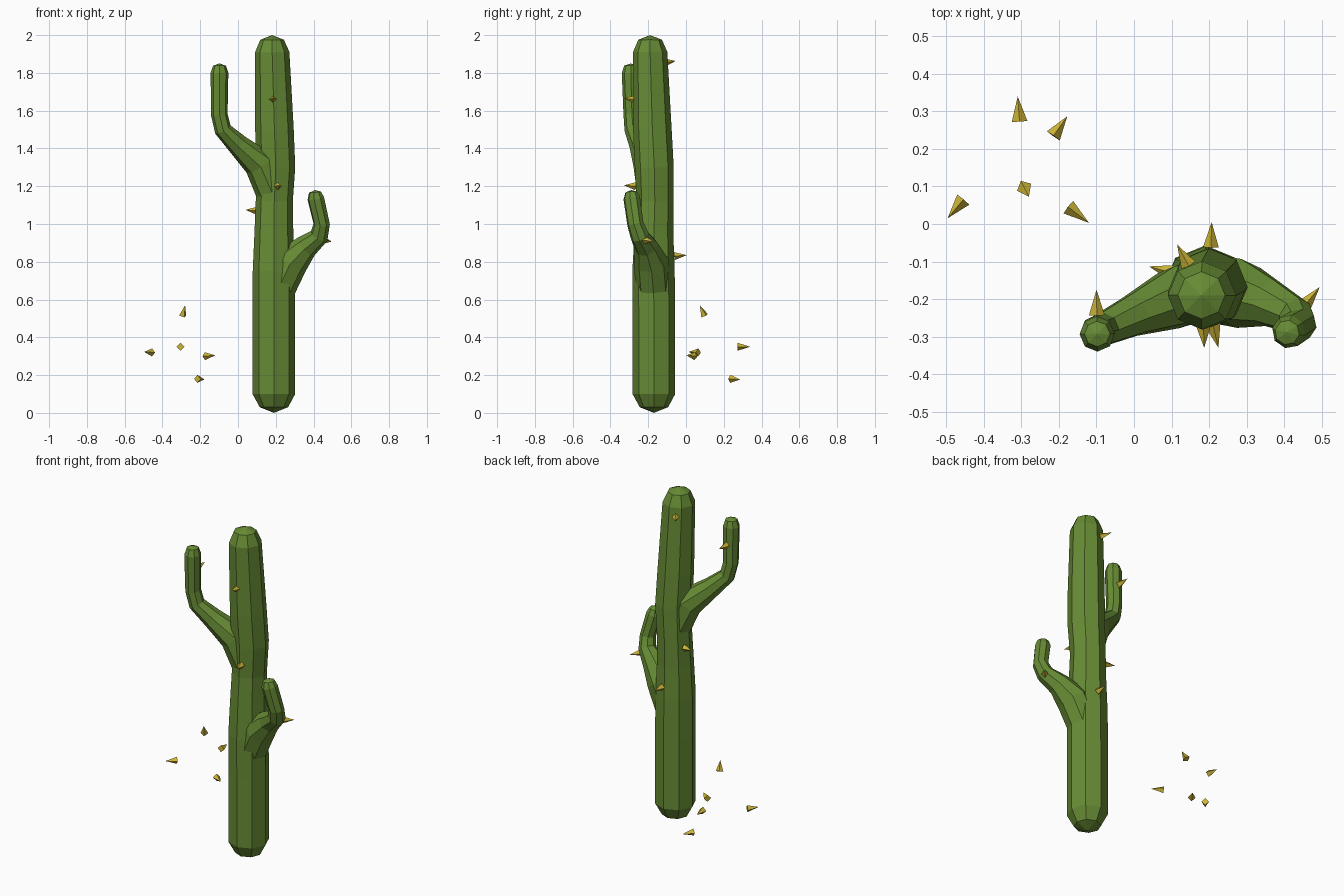
import bpy, bmesh
from math import cos, sin, pi
from mathutils import Vector

if "Cube" in bpy.data.objects:
    bpy.data.objects.remove(bpy.data.objects["Cube"])


def material(name, color):
    m = bpy.data.materials.new(name)
    m.diffuse_color = (*color, 1)
    m.use_nodes = True
    m.node_tree.nodes["Principled BSDF"].inputs["Base Color"].default_value = m.diffuse_color
    return m


GREEN = material("cactus_green", (0.135, 0.26, 0.035))
YELLOW = material("spine_yellow", (0.62, 0.47, 0.04))


def make_object(name, bm, mat):
    bmesh.ops.recalc_face_normals(bm, faces=bm.faces[:])
    mesh = bpy.data.meshes.new(name)
    bm.to_mesh(mesh)
    bm.free()
    mesh.materials.append(mat)
    obj = bpy.data.objects.new(name, mesh)
    bpy.context.collection.objects.link(obj)
    return obj


def tube(name, path, sides=8):
    """Faceted tube through (x, y, z, radius) points; radius 0 makes a pole."""
    bm = bmesh.new()
    pts = [Vector(p[:3]) for p in path]
    rings, prev, u = [], Vector((0, 0, 1)), Vector((1, 0, 0))
    for i, p in enumerate(path):
        # bisecting direction so that bends stay mitred
        a = (pts[i] - pts[max(i - 1, 0)]).normalized()
        b = (pts[min(i + 1, len(pts) - 1)] - pts[i]).normalized()
        t = (a + b).normalized()
        u = prev.rotation_difference(t) @ u
        prev = t
        v = t.cross(u)
        n = sides if p[3] else 1
        rings.append([bm.verts.new(pts[i] + p[3] * (u * cos(2 * pi * k / n) + v * sin(2 * pi * k / n)))
                      for k in range(n)])
    for r, s in zip(rings, rings[1:]):
        for k in range(sides):
            j = (k + 1) % sides
            if len(r) == 1:
                bm.faces.new((r[0], s[j], s[k]))
            elif len(s) == 1:
                bm.faces.new((r[k], r[j], s[0]))
            else:
                bm.faces.new((r[k], r[j], s[j], s[k]))
    return make_object(name, bm, GREEN)


# trunk
trunk = tube("cactus_body", [
    (0.19, -0.17, 0.0, 0), (0.19, -0.17, 0.03, 0.075), (0.19, -0.17, 0.10, 0.113),
    (0.19, -0.17, 0.52, 0.113), (0.19, -0.172, 0.75, 0.112), (0.19, -0.17, 0.95, 0.103),
    (0.192, -0.165, 1.12, 0.098), (0.20, -0.168, 1.30, 0.103), (0.193, -0.178, 1.50, 0.102),
    (0.181, -0.19, 1.91, 0.091), (0.18, -0.19, 1.975, 0.063), (0.18, -0.19, 2.0, 0)])

# arms, flared where they leave the trunk
left_arm = tube("left_arm", [
    (0.20, -0.165, 1.08, 0), (0.185, -0.17, 1.16, 0.088), (0.115, -0.195, 1.32, 0.085),
    (0.0, -0.243, 1.42, 0.058), (-0.08, -0.28, 1.50, 0.046), (-0.099, -0.287, 1.58, 0.044),
    (-0.098, -0.293, 1.80, 0.047), (-0.098, -0.293, 1.838, 0.034), (-0.098, -0.293, 1.85, 0)])
right_arm = tube("right_arm", [
    (0.185, -0.17, 0.52, 0), (0.20, -0.17, 0.63, 0.092), (0.28, -0.185, 0.80, 0.093),
    (0.36, -0.21, 0.88, 0.065), (0.43, -0.245, 0.937, 0.05), (0.443, -0.268, 1.0, 0.044),
    (0.412, -0.287, 1.135, 0.045), (0.408, -0.289, 1.168, 0.033), (0.407, -0.289, 1.18, 0)])

# merge arms into the trunk
bpy.context.view_layer.objects.active = trunk
for arm in (left_arm, right_arm):
    mod = trunk.modifiers.new("join", "BOOLEAN")
    mod.operation = "UNION"
    mod.solver = "EXACT"
    mod.object = arm
    bpy.ops.object.modifier_apply(modifier=mod.name)
    bpy.data.objects.remove(arm)


# spines: four-sided points given as base and tip
def spine(name, base, tip, radius=0.021):
    base, tip = Vector(base), Vector(tip)
    axis = tip - base
    bm = bmesh.new()
    bmesh.ops.create_cone(bm, cap_ends=True, segments=4, radius1=radius, radius2=0,
                          depth=axis.length)
    bm.transform(axis.to_track_quat("Z", "Y").to_matrix().to_4x4())
    bmesh.ops.translate(bm, verts=bm.verts[:], vec=(base + tip) / 2)
    return make_object(name, bm, YELLOW)


loose = [
    ((-0.305, 0.273, 0.35), (-0.31, 0.34, 0.35)),
    ((-0.215, 0.235, 0.18), (-0.178, 0.287, 0.177)),
    ((-0.293, 0.098, 0.515), (-0.28, 0.073, 0.57)),
    ((-0.455, 0.065, 0.32), (-0.497, 0.015, 0.323)),
    ((-0.175, 0.045, 0.30), (-0.12, 0.003, 0.305))]
attached = [
    ((0.185, -0.268, 1.66), (0.187, -0.33, 1.665)),
    ((0.21, -0.268, 1.20), (0.225, -0.33, 1.205)),
    ((0.145, -0.11, 1.855), (0.115, -0.055, 1.863)),
    ((0.205, -0.062, 0.83), (0.207, 0.005, 0.835)),
    ((0.10, -0.13, 1.07), (0.04, -0.113, 1.075)),
    ((-0.099, -0.243, 1.70), (-0.10, -0.175, 1.705)),
    ((0.452, -0.22, 0.915), (0.495, -0.168, 0.907))]
for i, (b, t) in enumerate(loose):
    spine(f"loose_spine_{i + 1}", b, t)
for i, (b, t) in enumerate(attached):
    spine(f"spine_{i + 1}", b, t)
